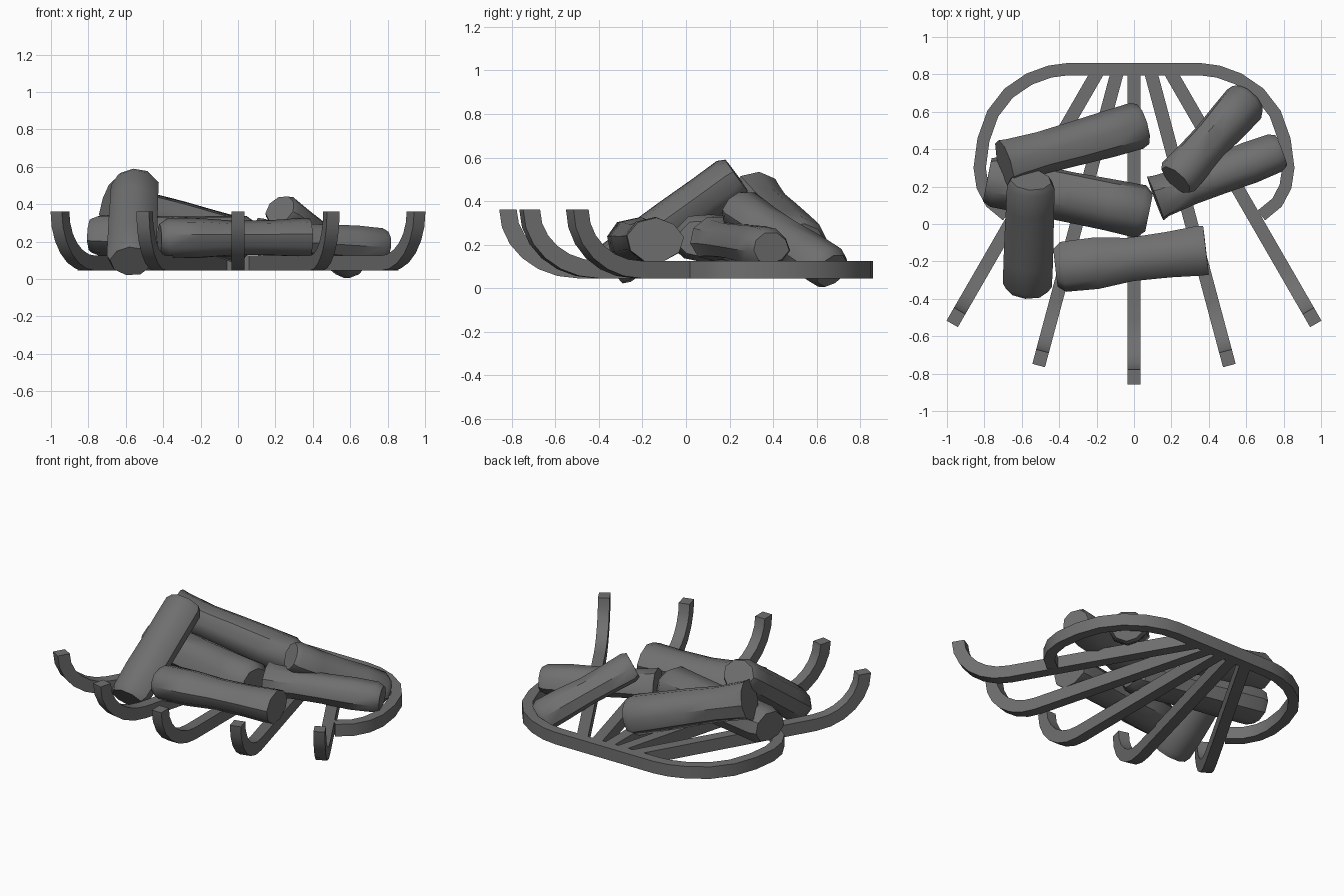
import bpy, bmesh, random
from math import sin, cos, pi, radians
from mathutils import Vector

if "Cube" in bpy.data.objects:
    bpy.data.objects.remove(bpy.data.objects["Cube"])

random.seed(4)
dark = bpy.data.materials.new("dark_grey")
dark.diffuse_color = (0.16, 0.16, 0.16, 1)
dark.use_nodes = True
dark.node_tree.nodes["Principled BSDF"].inputs["Base Color"].default_value = dark.diffuse_color


def finish(name, bm, angle=35):
    bmesh.ops.recalc_face_normals(bm, faces=bm.faces)
    me = bpy.data.meshes.new(name)
    bm.to_mesh(me)
    bm.free()
    me.materials.append(dark)
    ob = bpy.data.objects.new(name, me)
    bpy.context.collection.objects.link(ob)
    bpy.ops.object.select_all(action='DESELECT')
    ob.select_set(True)
    bpy.context.view_layer.objects.active = ob
    bpy.ops.object.shade_smooth_by_angle(angle=radians(angle))
    return ob


def skin(name, rings, angle=35):
    """Join equal-sized rings of points into a capped tube."""
    bm = bmesh.new()
    vr = [[bm.verts.new(p) for p in r] for r in rings]
    n = len(vr[0])
    for a, b in zip(vr, vr[1:]):
        for i in range(n):
            bm.faces.new((a[i], a[(i + 1) % n], b[(i + 1) % n], b[i]))
    bm.faces.new(vr[0])
    bm.faces.new(vr[-1])
    return finish(name, bm, angle)


Z0, Z1, TOP, HW = 0.045, 0.125, 0.36, 0.035


# Fanned grate bars with upturned front tips
def grate_bar(name, x0, deg, length):
    d = Vector((sin(radians(deg)), -cos(radians(deg)), 0))
    s = Vector((-d.y, d.x, 0)) * HW
    start = Vector((x0, 0.81, 0))
    prof = [(0, Z0, 0, Z1)]
    c = length - 0.36
    for i in range(7):
        t = i / 6 * pi / 2
        prof.append((c + 0.36 * sin(t), TOP - (TOP - Z0) * cos(t),
                     c + 0.28 * sin(t), TOP - (TOP - Z1) * cos(t)))
    rings = []
    for a, za, b, zb in prof:
        o = start + d * a + Vector((0, 0, za))
        q = start + d * b + Vector((0, 0, zb))
        rings.append([o - s, o + s, q + s, q - s])
    skin(name, rings)


grate_bar("centre_bar", 0, 0, 1.668)
for side, sg in (("left", -1), ("right", 1)):
    grate_bar(side + "_inner_bar", sg * 0.09, sg * 15, 1.622)
    grate_bar(side + "_outer_bar", sg * 0.196, sg * 30, 1.552)

# Back hoop: half outline mirrored, then swept as a flat band
half = [(0.36, 0.827), (0.45, 0.815), (0.56, 0.775), (0.67, 0.70), (0.755, 0.59),
        (0.805, 0.45), (0.825, 0.30), (0.81, 0.20), (0.765, 0.115), (0.68, 0.045)]
path = [Vector((-x, y, 0)) for x, y in reversed(half)] + [Vector((x, y, 0)) for x, y in half]
rings = []
for i, p in enumerate(path):
    t = (path[min(i + 1, len(path) - 1)] - path[max(i - 1, 0)]).normalized()
    s = Vector((-t.y, t.x, 0)) * 0.033
    lo, hi = Vector((0, 0, Z0)), Vector((0, 0, Z1))
    rings.append([p - s + lo, p + s + lo, p + s + hi, p - s + hi])
skin("back_hoop", rings)


# Logs: irregular low-poly tubes, given end points, half width, half height, ring scales
def log(name, a, b, rw, rh, scales, sides=9):
    a, b = Vector(a), Vector(b)
    d = (b - a).normalized()
    u = d.cross(Vector((0, 0, 1))).normalized()
    v = u.cross(d)
    phase = random.uniform(0, 1)
    lump = [random.uniform(0.95, 1.06) for _ in range(sides)]
    ts = [0, 0.05, 0.27, 0.5, 0.75, 0.95, 1]
    rings = []
    for t, sc in zip(ts, scales):
        ring = []
        for i in range(sides):
            w = phase + 2 * pi * i / sides
            k = sc * lump[i] * random.uniform(0.98, 1.02)
            ring.append(a.lerp(b, t) + u * (rw * k * cos(w)) + v * (rh * k * sin(w)))
        rings.append(ring)
    skin(name, rings, 40)


log("back_left_log", (-0.69, 0.32, 0.42), (0.045, 0.53, 0.20), 0.13, 0.12,
    (1.04, 0.97, 0.9, 0.95, 1.0, 1.03, 0.88))
log("middle_log", (-0.785, 0.235, 0.23), (0.08, 0.06, 0.225), 0.135, 0.11,
    (0.85, 1.0, 1.0, 0.97, 1.0, 1.03, 0.75))
log("front_log", (-0.42, -0.235, 0.215), (0.385, -0.14, 0.22), 0.13, 0.102,
    (0.75, 1.02, 1.03, 0.88, 0.92, 1.0, 0.98))
log("right_log", (0.115, 0.135, 0.225), (0.79, 0.39, 0.185), 0.115, 0.095,
    (1.08, 1.0, 0.9, 0.92, 0.98, 0.92, 0.75))
log("back_right_log", (0.225, 0.235, 0.37), (0.615, 0.67, 0.08), 0.112, 0.095,
    (0.85, 1.0, 0.95, 0.92, 1.02, 1.05, 0.85))
log("leaning_log", (-0.57, -0.345, 0.095), (-0.55, 0.235, 0.515), 0.13, 0.11,
    (0.85, 0.98, 1.0, 0.98, 0.97, 0.97, 0.82))
